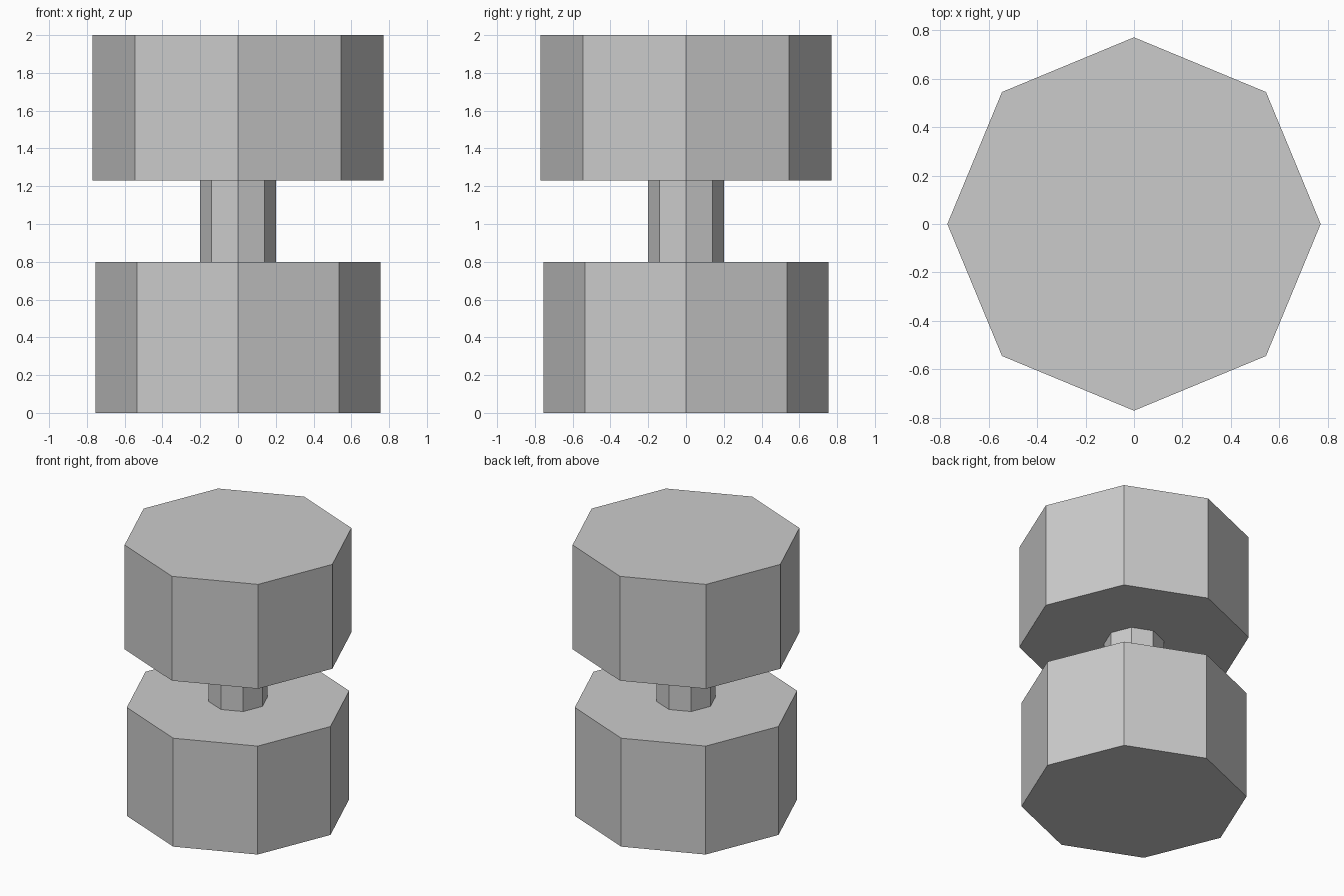
import bpy
import bmesh
from math import cos, sin, tau

if "Cube" in bpy.data.objects:
    bpy.data.objects.remove(bpy.data.objects["Cube"])

SIDES = 8


def lathe(name, profile):
    """Closed flat-shaded solid from (radius, height) rings, corners on the axes."""
    bm = bmesh.new()
    rings = [[bm.verts.new((r * cos(tau * i / SIDES), r * sin(tau * i / SIDES), z))
              for i in range(SIDES)] for r, z in profile]
    for low, high in zip(rings, rings[1:]):
        for i in range(SIDES):
            j = (i + 1) % SIDES
            bm.faces.new((low[i], low[j], high[j], high[i]))
    bm.faces.new(rings[0][::-1])
    bm.faces.new(rings[-1])
    bmesh.ops.recalc_face_normals(bm, faces=bm.faces)
    mesh = bpy.data.meshes.new(name)
    bm.to_mesh(mesh)
    bm.free()
    obj = bpy.data.objects.new(name, mesh)
    bpy.context.collection.objects.link(obj)
    return obj


# One continuous octagonal spool: lower drum, narrow neck, slightly wider upper drum
lathe("octagonal_spool", [
    (0.755, 0.0), (0.755, 0.80),
    (0.20, 0.80), (0.20, 1.23),
    (0.77, 1.23), (0.77, 2.0),
])
